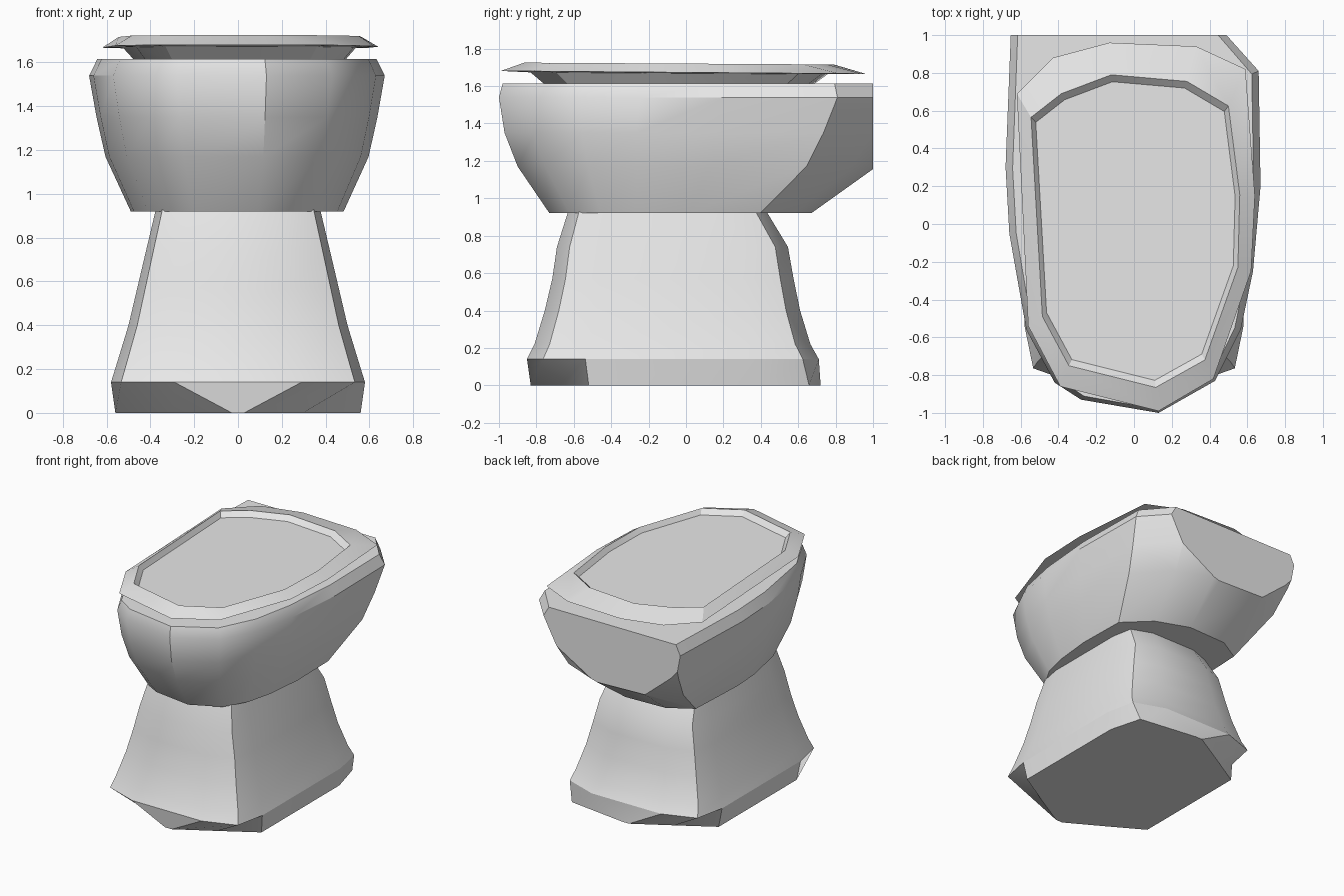
import bpy, bmesh, math

if "Cube" in bpy.data.objects:
    bpy.data.objects.remove(bpy.data.objects["Cube"])

ceramic = bpy.data.materials.new("white ceramic")
ceramic.diffuse_color = (0.8, 0.8, 0.8, 1)
ceramic.use_nodes = True
ceramic.node_tree.nodes["Principled BSDF"].inputs["Base Color"].default_value = ceramic.diffuse_color


def loft(name, rings, cut_y=None, smooth=25):
    """Skin a stack of equal-length rings of 3D points, capped at both ends."""
    bm = bmesh.new()
    vs = [[bm.verts.new(p) for p in r] for r in rings]
    n = len(vs[0])
    for a, b in zip(vs, vs[1:]):
        for i in range(n):
            j = (i + 1) % n
            bm.faces.new((a[i], a[j], b[j], b[i]))
    bm.faces.new(vs[0][::-1])
    bm.faces.new(vs[-1])
    if cut_y is not None:
        # flat back
        res = bmesh.ops.bisect_plane(bm, geom=bm.verts[:] + bm.edges[:] + bm.faces[:],
                                     plane_co=(0, cut_y, 0), plane_no=(0, 1, 0),
                                     clear_outer=True)
        edges = [e for e in res["geom_cut"] if isinstance(e, bmesh.types.BMEdge)]
        bmesh.ops.holes_fill(bm, edges=edges)
    bmesh.ops.recalc_face_normals(bm, faces=bm.faces[:])
    me = bpy.data.meshes.new(name)
    bm.to_mesh(me)
    bm.free()
    ob = bpy.data.objects.new(name, me)
    bpy.context.collection.objects.link(ob)
    me.materials.append(ceramic)
    bpy.ops.object.select_all(action='DESELECT')
    ob.select_set(True)
    bpy.context.view_layer.objects.active = ob
    bpy.ops.object.shade_smooth_by_angle(angle=math.radians(smooth))
    return ob


# Pedestal: flared box with bowed sides; its underside corners are tucked in
def foot_outline(front, corner):
    q = [front, corner, (1.0, 0.6)]
    pts = []
    for sx, sy in ((1, -1), (1, 1), (-1, 1), (-1, -1)):
        part = [(x * sx, y * sy) for x, y in q]
        pts += part if sx * sy < 0 else part[::-1]
    return pts


# z, half width, front y, back y
foot_profile = [(0.0, 0.56, -0.83, 0.72), (0.14, 0.58, -0.85, 0.71), (0.22, 0.555, -0.81, 0.665),
                (0.4, 0.50, -0.755, 0.61), (0.57, 0.46, -0.715, 0.575),
                (0.74, 0.42, -0.69, 0.545), (0.93, 0.375, -0.63, 0.43)]
rings = []
for z, w, y0, y1 in foot_profile:
    if z == 0:
        outline = foot_outline((0.05, 1.0), (0.53, 0.8))
        outline[4] = (0.88, 0.92)  # one back corner reaches the floor
    else:
        outline = foot_outline((0.5, 1.0), (0.92, 0.89))
    rings.append([(x * w, (y0 + y1) / 2 + y * (y1 - y0) / 2, z) for x, y in outline])
loft("pedestal", rings)

# Bowl: scaled copies of one outline, cut flat at the back
bowl_outline = [(-0.28, -0.93), (0.13, -1.0), (0.43, -0.83), (0.565, -0.56), (0.63, -0.25),
                (0.67, 0.2), (0.66, 0.81), (0.40, 1.1), (0.05, 1.25), (-0.40, 1.23),
                (-0.65, 1.06), (-0.68, 0.3), (-0.66, -0.05), (-0.57, -0.56), (-0.42, -0.84)]
# z, x scale, y scale, y shift
bowl_profile = [(0.92, 0.72, 0.622, -0.108), (1.17, 0.89, 0.853, -0.047),
                (1.35, 0.95, 0.942, -0.028), (1.54, 1, 1, 0), (1.615, 0.945, 0.98, 0)]
loft("bowl", [[(x * sx, y * sy + dy, z) for x, y in bowl_outline]
              for z, sx, sy, dy in bowl_profile], cut_y=1.0, smooth=33)

# Seat: sloped rim with a recessed middle, on a tapering collar
outer = [(-0.62, 0.69), (-0.43, 0.88), (-0.13, 0.96), (0.33, 0.94), (0.59, 0.82), (0.64, 0.15),
         (0.62, -0.25), (0.42, -0.82), (0.13, -0.99), (-0.39, -0.86), (-0.56, -0.54)]
inner = [(-0.545, 0.565), (-0.385, 0.69), (-0.12, 0.79), (0.28, 0.755), (0.50, 0.625),
         (0.56, 0.155), (0.55, -0.23), (0.375, -0.72), (0.115, -0.865), (-0.345, -0.75),
         (-0.485, -0.49)]


def seat_ring(pts, z, s=1.0, tilt=0.0):
    return [(0.01 + (x - 0.01) * s, -0.03 + (y + 0.03) * s, z - tilt * y) for x, y in pts]


loft("seat", [seat_ring(inner, 1.61, 0.87), seat_ring(inner, 1.668, 0.96, 0.006),
              seat_ring(outer, 1.673, 1.0, 0.008), seat_ring(inner, 1.72, 1.0, 0.006),
              seat_ring(inner, 1.685, 0.955, 0.006)])
